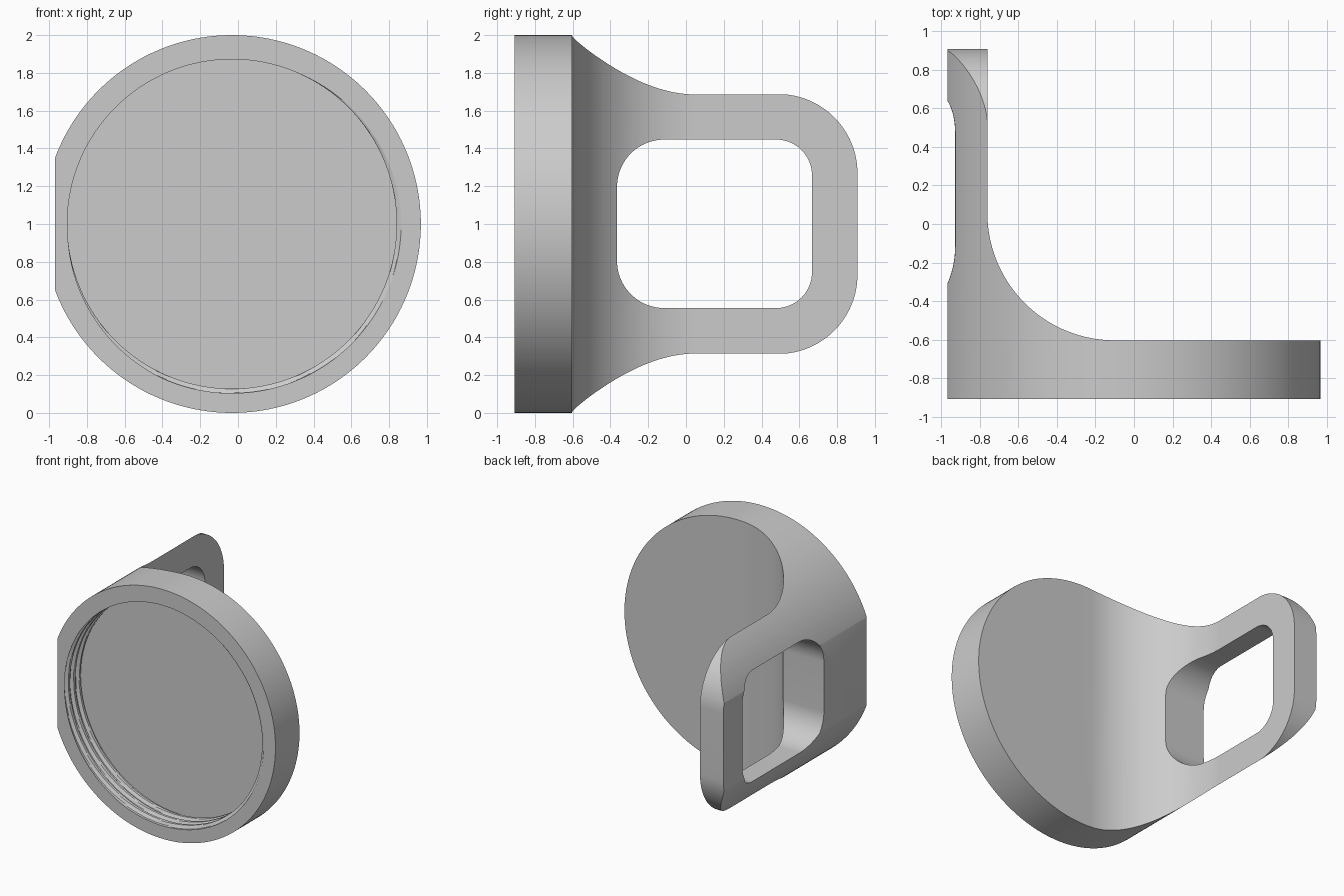
import bpy
import bmesh
from math import sin, cos, pi, radians
from mathutils import Vector

cube = bpy.data.objects.get("Cube")
if cube:
    bpy.data.objects.remove(cube, do_unlink=True)

CX, CZ = -0.032, 1.0            # axis of the round cap
FRONT, BACK, END = -0.908, -0.603, 0.908
SIDE, WALL = -0.968, -0.76      # outer and inner face of the handle wall

grey = bpy.data.materials.new("light grey")
grey.use_nodes = True
colour = (0.6, 0.6, 0.6, 1)
grey.diffuse_color = colour
grey.node_tree.nodes["Principled BSDF"].inputs["Base Color"].default_value = colour


def finish(bm, name):
    bmesh.ops.recalc_face_normals(bm, faces=bm.faces)
    mesh = bpy.data.meshes.new(name)
    bm.to_mesh(mesh)
    bm.free()
    mesh.materials.append(grey)
    obj = bpy.data.objects.new(name, mesh)
    bpy.context.collection.objects.link(obj)
    return obj


def prism(name, points, offset):
    """Extrude a closed outline along an offset."""
    bm = bmesh.new()
    face = bm.faces.new([bm.verts.new(p) for p in points])
    ext = bmesh.ops.extrude_face_region(bm, geom=[face])
    verts = [v for v in ext["geom"] if isinstance(v, bmesh.types.BMVert)]
    bmesh.ops.translate(bm, verts=verts, vec=Vector(offset))
    return finish(bm, name)


def arc(a, b, r, start, stop, steps=24):
    """Points on an arc in a 2D plane, angles in degrees."""
    angles = [radians(start + (stop - start) * i / steps) for i in range(steps + 1)]
    return [(a + r * cos(t), b + r * sin(t)) for t in angles]


def combine(target, cutter, operation):
    mod = target.modifiers.new(operation.lower(), 'BOOLEAN')
    mod.operation = operation
    mod.solver = 'EXACT'
    mod.object = cutter
    bpy.context.view_layer.objects.active = target
    bpy.ops.object.modifier_apply(modifier=mod.name)
    bpy.data.objects.remove(cutter, do_unlink=True)


# L-shaped body: front plate, large fillet and handle wall
R = 0.66
profile = [(SIDE, END), (SIDE, FRONT), (1.1, FRONT), (1.1, BACK)]
profile += arc(WALL + R, BACK + R, R, 270, 180, 40) + [(WALL, END)]
body = prism("cap_with_handle", [(x, y, -0.1) for x, y in profile], (0, 0, 2.2))

# Round outline of the cap, carried through the handle
ring = arc(CX, CZ, 1.0, 0, 360, 192)[:-1]
combine(body, prism("round_outline", [(x, -1.1, z) for x, z in ring], (0, 2.3, 0)),
        'INTERSECT')

# Rounded corners at the free end of the handle
r = 0.42
end = [(-1.2, 2.2), (-1.2, -0.2), (0.45, -0.2), (0.45, 0.31)]
end += arc(END - r, 0.312 + r, r, 270, 360) + arc(END - r, 1.688 - r, r, 0, 90)
end += [(0.45, 1.69), (0.45, 2.2)]
combine(body, prism("handle_end", [(-1.3, y, z) for y, z in end], (2.6, 0, 0)),
        'INTERSECT')

# Rounded window through the handle wall
y0, y1, z0, z1 = -0.365, 0.667, 0.555, 1.447
big, small = 0.25, 0.19
hole = arc(y0 + big, z0 + big, big, 180, 270) + arc(y1 - small, z0 + small, small, 270, 360)
hole += arc(y1 - small, z1 - small, small, 0, 90) + arc(y0 + big, z1 - big, big, 90, 180)
combine(body, prism("window", [(-1.2, y, z) for y, z in hole], (1.1, 0, 0)), 'DIFFERENCE')

# Threaded recess in the front of the cap
CREST, ROOT, PITCH, FLOOR = 0.872, 0.896, 0.07, -0.673


def thread_radius(angle, y):
    turn = ((y - FRONT) / PITCH + angle / (2 * pi) + 0.65) % 1
    return CREST + (ROOT - CREST) * max(0, min(1, 2 - 3 * abs(2 * turn - 1)))


SEGS, ROWS = 128, 48
bm = bmesh.new()
rows = []
for j in range(-1, ROWS + 1):
    y = FRONT + (FLOOR - FRONT) * j / ROWS
    row = []
    for i in range(SEGS):
        t = 2 * pi * i / SEGS
        # plain relief groove next to the floor
        rad = ROOT if j > ROWS - 6 else thread_radius(t, max(y, FRONT))
        row.append(bm.verts.new((CX + rad * cos(t), y, CZ + rad * sin(t))))
    rows.append(row)
for low, high in zip(rows, rows[1:]):
    for i in range(SEGS):
        k = (i + 1) % SEGS
        bm.faces.new((low[i], low[k], high[k], high[i]))
bm.faces.new(rows[0])
bm.faces.new(rows[-1])
combine(body, finish(bm, "threaded_recess"), 'DIFFERENCE')

# Smooth curved faces, keep hard edges
bpy.ops.object.select_all(action='DESELECT')
body.select_set(True)
bpy.context.view_layer.objects.active = body
bpy.ops.object.shade_smooth_by_angle(angle=radians(25))
